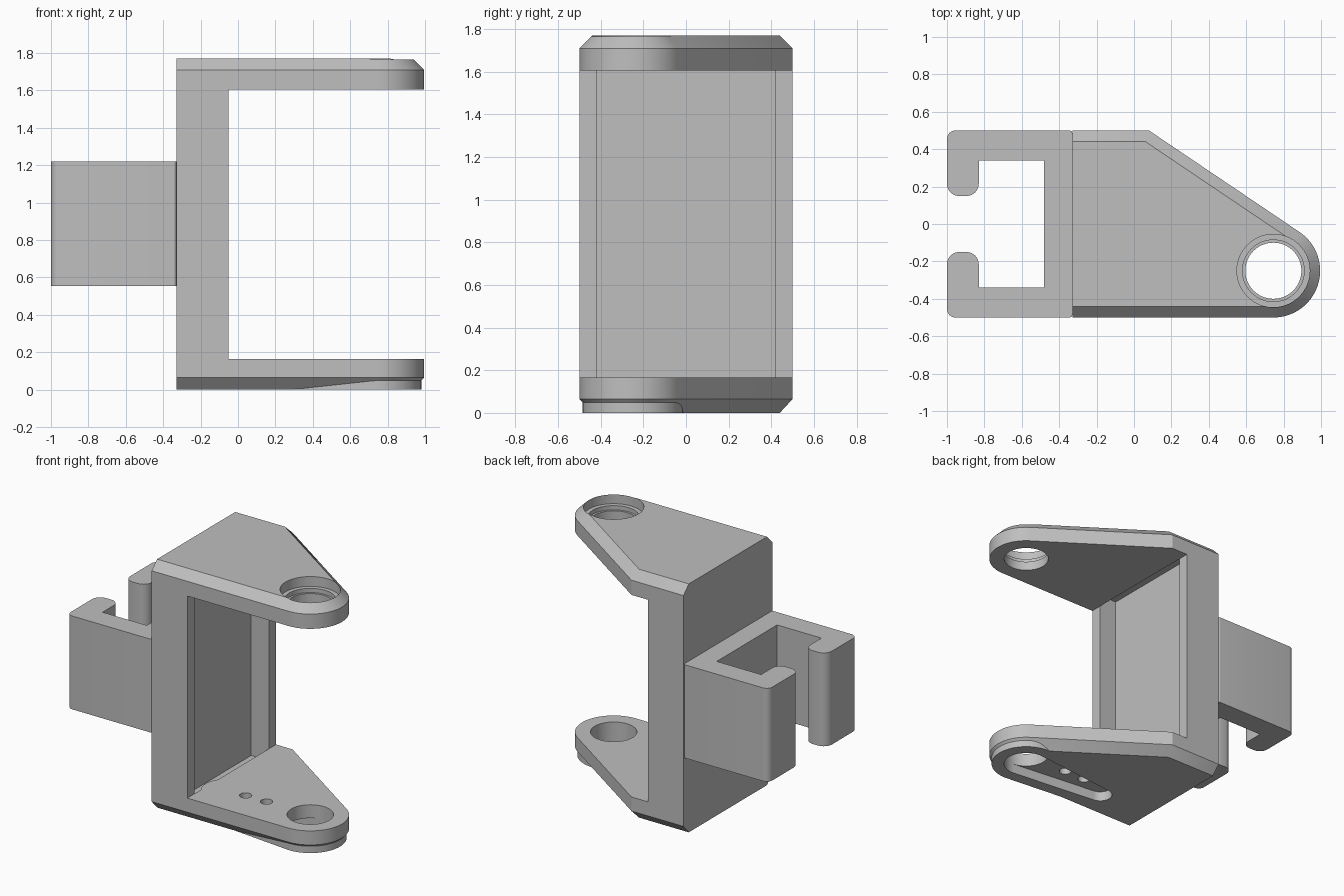
import bpy, bmesh, math
from mathutils import Vector

cube = bpy.data.objects.get("Cube")
if cube:
    bpy.data.objects.remove(cube, do_unlink=True)

grey = bpy.data.materials.new("plain_grey")
grey.use_nodes = True
colour = (0.52, 0.52, 0.52, 1)
grey.diffuse_color = colour
grey.node_tree.nodes["Principled BSDF"].inputs["Base Color"].default_value = colour

# Main dimensions
BACK, WALL, HALF = -0.33, -0.05, 0.5
LOW, HIGH, TOP = 0.165, 1.605, 1.77
CHAMFER = 0.06
PIVOT, TIP_R = Vector((0.745, -0.25)), 0.25
SLOT_END = 0.09


def loft(name, rings):
    """Solid through rings of (outline, z), capped at both ends."""
    bm = bmesh.new()
    loops = [[bm.verts.new((x, y, z)) for x, y in pts] for pts, z in rings]
    n = len(loops[0])
    for a, b in zip(loops, loops[1:]):
        for i in range(n):
            j = (i + 1) % n
            bm.faces.new((a[i], a[j], b[j], b[i]))
    bm.faces.new(loops[0][::-1])
    bm.faces.new(loops[-1])
    bmesh.ops.recalc_face_normals(bm, faces=bm.faces)
    mesh = bpy.data.meshes.new(name)
    bm.to_mesh(mesh)
    bm.free()
    mesh.materials.append(grey)
    obj = bpy.data.objects.new(name, mesh)
    bpy.context.collection.objects.link(obj)
    return obj


def prism(name, pts, z0, z1):
    return loft(name, [(pts, z0), (pts, z1)])


def arc(c, r, a0, a1, n=40):
    return [(c[0] + r * math.cos(a0 + (a1 - a0) * i / n),
             c[1] + r * math.sin(a0 + (a1 - a0) * i / n)) for i in range(n + 1)]


def circle(c, r):
    return arc(c, r, 0, math.tau, 64)[:-1]


def box(x0, x1, y0, y1):
    return [(x0, y0), (x1, y0), (x1, y1), (x0, y1)]


def arm_outline(d):
    """Tapered arm with a round tip, inset by d on all sides but the back."""
    reach = Vector((0.08, HALF)) - PIVOT
    t = math.atan2(reach.y, reach.x) - math.acos(TIP_R / reach.length)
    r, y = TIP_R - d, HALF - d
    corner_x = PIVOT.x + (r - (y - PIVOT.y) * math.sin(t)) / math.cos(t)
    return [(BACK, -y)] + arc(PIVOT, r, -math.pi / 2, t) + [(corner_x, y), (BACK, y)]


def slot_outline(r_big, r_small):
    """Tapered slot around the pivot and its inner end."""
    t = math.acos((r_small - r_big) / (PIVOT.x - SLOT_END))
    return (arc(PIVOT, r_big, -t, t)
            + arc((SLOT_END, PIVOT.y), r_small, t, math.tau - t))


def rounded(corners):
    """Outline with square corners given as (x, y, radius)."""
    out = []
    for i, (x, y, r) in enumerate(corners):
        p = Vector((x, y))
        if r == 0:
            out.append((x, y))
            continue
        d1 = (Vector(corners[i - 1][:2]) - p).normalized()
        d2 = (Vector(corners[(i + 1) % len(corners)][:2]) - p).normalized()
        c = p + r * (d1 + d2)
        for k in range(9):
            a = math.pi / 2 * k / 8
            out.append(tuple(c - r * (d2 * math.cos(a) + d1 * math.sin(a))))
    return out


def combine(obj, other, operation):
    mod = obj.modifiers.new("join", 'BOOLEAN')
    mod.operation, mod.solver, mod.object = operation, 'EXACT', other
    bpy.context.view_layer.objects.active = obj
    bpy.ops.object.modifier_apply(modifier=mod.name)
    bpy.data.objects.remove(other, do_unlink=True)


def cut(obj, pts, z0, z1):
    combine(obj, prism("cutter", pts, z0, z1), 'DIFFERENCE')


recess = box(-0.19, WALL, -0.42, 0.42)

# Upper arm with stepped pivot hole
upper_arm = loft("upper_arm", [(arm_outline(0), HIGH), (arm_outline(0), TOP - CHAMFER),
                               (arm_outline(CHAMFER), TOP)])
cut(upper_arm, recess, HIGH - 0.1, 1.69)
for radius, bottom in ((0.15, HIGH - 0.1), (0.165, 1.67), (0.195, 1.70)):
    cut(upper_arm, circle(PIVOT, radius), bottom, TOP + 0.1)

# Lower arm with slotted boss, pivot hole and two small wire holes
lower_arm = loft("lower_arm", [(arm_outline(CHAMFER), 0), (arm_outline(0), 0.065),
                               (arm_outline(0), LOW)])
cut(lower_arm, recess, 0.08, LOW + 0.1)
combine(lower_arm, prism("boss", slot_outline(0.235, 0.17), 0, LOW), 'UNION')
cut(lower_arm, slot_outline(0.15, 0.08), -0.1, 0.07)
cut(lower_arm, circle(PIVOT, 0.15), -0.1, LOW + 0.1)
for x in (0.235, 0.4):
    cut(lower_arm, circle((x, PIVOT.y), 0.04), 0.03, LOW + 0.1)

# Back wall with a shallow channel on the inner side
channel = [(BACK, -HALF), (WALL, -HALF), (WALL, -0.42), (-0.19, -0.42)]
back_wall = prism("back_wall", channel + [(x, -y) for x, y in reversed(channel)], LOW, HIGH)

# Hooked rail clip behind the wall
half_clip = [(BACK, -HALF, 0.015), (-0.48, -0.34, 0), (-0.83, -0.34, 0),
             (-0.83, -0.15, 0.065), (-1, -0.15, 0.065), (-1, -HALF, 0.045)]
inner, outer = half_clip[1:5], [half_clip[5], half_clip[0]]
mirror = lambda pts: [(x, -y, r) for x, y, r in reversed(pts)]
rail_clip = prism("rail_clip", rounded(inner + outer + mirror(outer) + mirror(inner)),
                  0.555, 1.22)

# Smooth the round surfaces, keep the edges sharp
bpy.ops.object.select_all(action='DESELECT')
for obj in (upper_arm, lower_arm, back_wall, rail_clip):
    obj.select_set(True)
bpy.context.view_layer.objects.active = upper_arm
bpy.ops.object.shade_smooth_by_angle(angle=math.radians(25))
